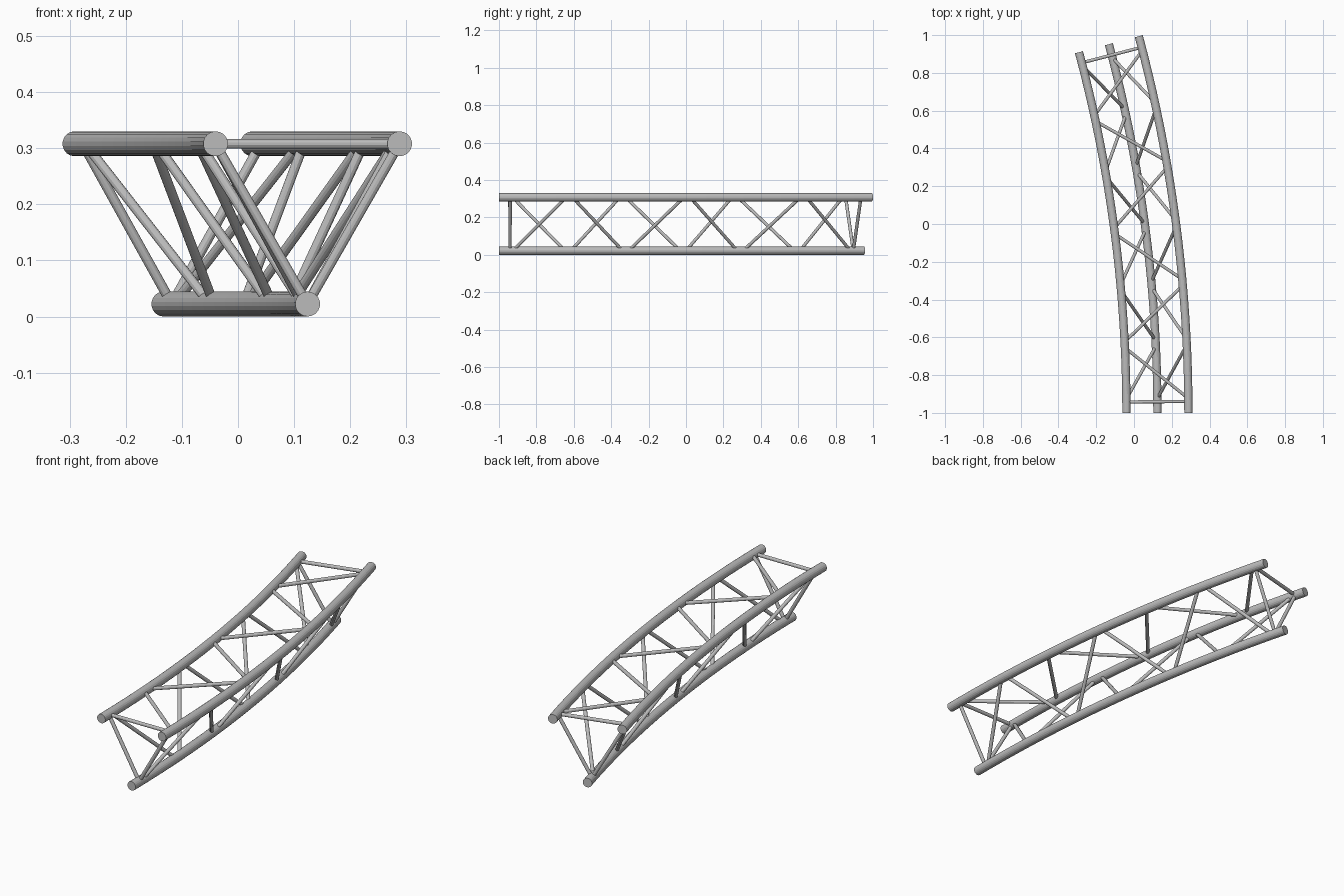
import bpy, bmesh
from math import sin, cos, pi, radians
from mathutils import Vector

cube = bpy.data.objects.get("Cube")
if cube:
    bpy.data.objects.remove(cube)

metal = bpy.data.materials.new("grey_metal")
metal.use_nodes = True
GREY = (0.5, 0.5, 0.5, 1)
metal.diffuse_color = GREY
metal.node_tree.nodes["Principled BSDF"].inputs["Base Color"].default_value = GREY

CENTRE_X = -7.417      # centre of the bend, level with the front end
SWEEP = 15             # bend in degrees
CHORD_R, BRACE_R = 0.0222, 0.0088
# chord name: (x at the front end, z)
CHORDS = {"left": (0.288, 0.308), "right": (-0.040, 0.308), "bottom": (0.124, 0.0224)}


def on_chord(chord, angle):
    x, z = CHORDS[chord]
    r, a = x - CENTRE_X, radians(angle)
    return Vector((CENTRE_X + r * cos(a), -1 + r * sin(a), z))


def sweep_tube(name, points, normals, radius, sides):
    """Capped round tube whose rings lie in the plane of each normal."""
    bm = bmesh.new()
    rings = []
    for p, n in zip(points, normals):
        side = n.cross(Vector((0, 0, 1))).normalized()
        up = side.cross(n).normalized()
        turns = [2 * pi * (i + 0.5) / sides for i in range(sides)]
        rings.append([bm.verts.new(p + radius * (side * cos(t) + up * sin(t))) for t in turns])
    for a, b in zip(rings, rings[1:]):
        for i in range(sides):
            j = (i + 1) % sides
            bm.faces.new((a[i], a[j], b[j], b[i]))
    bm.faces.new(rings[0])
    bm.faces.new(rings[-1])
    bmesh.ops.recalc_face_normals(bm, faces=bm.faces)
    mesh = bpy.data.meshes.new(name)
    bm.to_mesh(mesh)
    bm.free()
    mesh.materials.append(metal)
    obj = bpy.data.objects.new(name, mesh)
    bpy.context.collection.objects.link(obj)
    return obj


def brace(name, chord_a, angle_a, chord_b, angle_b):
    a, b = on_chord(chord_a, angle_a), on_chord(chord_b, angle_b)
    d = (b - a).normalized()
    sweep_tube(name, [a, b], [d, d], BRACE_R, 12)


# Three bent main tubes
STEPS = 20
angles = [SWEEP * i / STEPS for i in range(STEPS + 1)]
for chord in CHORDS:
    sweep_tube(chord + "_chord", [on_chord(chord, a) for a in angles],
               [Vector((-sin(radians(a)), cos(radians(a)), 0)) for a in angles],
               CHORD_R, 18)

# Zigzag braces and end struts on each of the three faces
BAYS, MARGIN, GAP = 6, 0.45, 0.12
PITCH = (SWEEP - 2 * MARGIN) / BAYS
FACES = {"top": ("left", "right"), "right_side": ("right", "bottom"),
         "left_side": ("bottom", "left")}
for face, pair in FACES.items():
    for k in range(BAYS):
        start = MARGIN + k * PITCH
        brace(f"{face}_diagonal_{k + 1}", pair[k % 2], start + GAP,
              pair[(k + 1) % 2], start + PITCH - GAP)
    brace(face + "_front_strut", pair[0], MARGIN, pair[1], MARGIN)
    brace(face + "_back_strut", pair[0], SWEEP - MARGIN, pair[1], SWEEP - MARGIN)
